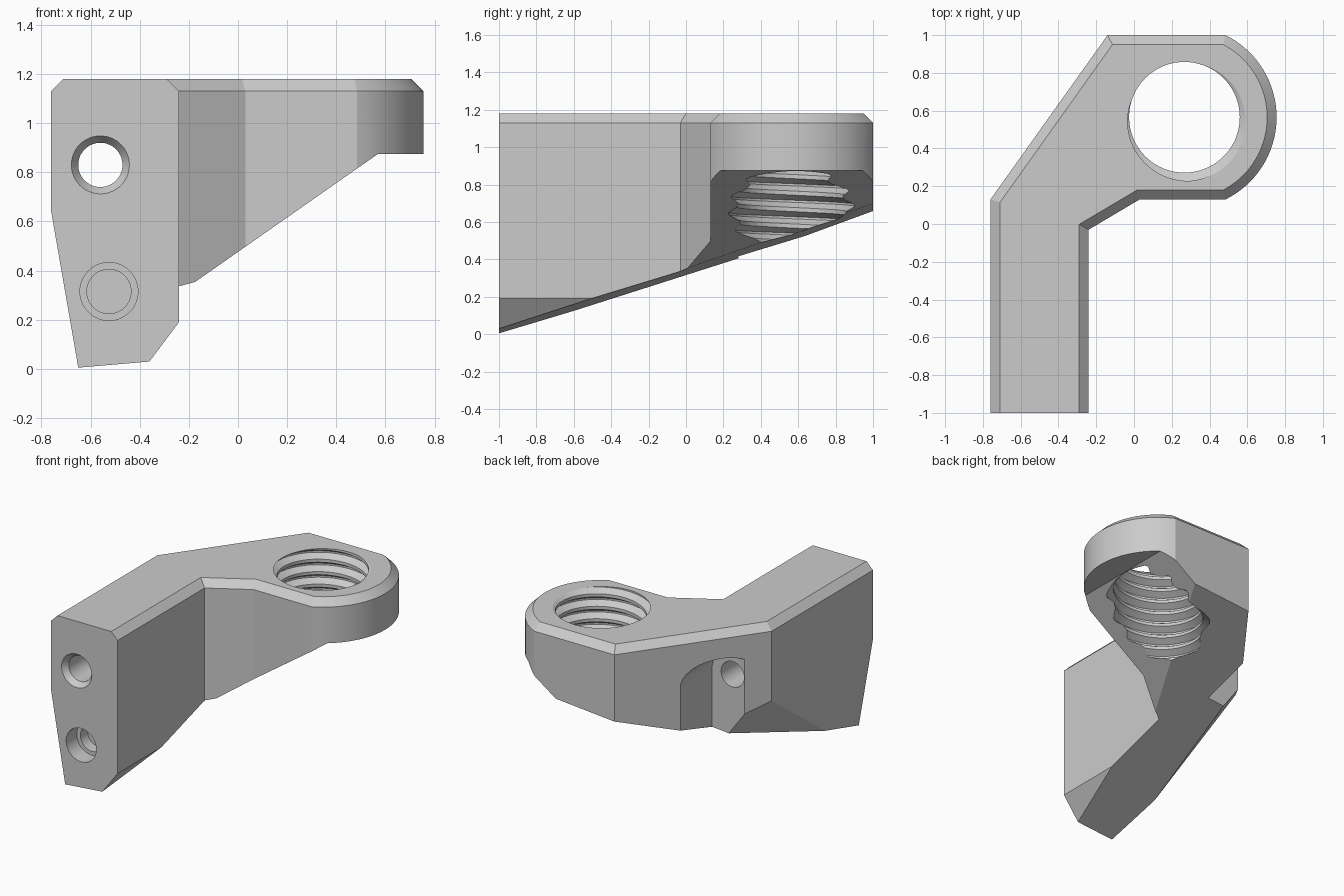
import bpy, bmesh, math
from mathutils import Vector

if "Cube" in bpy.data.objects:
    bpy.data.objects.remove(bpy.data.objects["Cube"])

grey = bpy.data.materials.new("plain grey")
grey.use_nodes = True
colour = (0.6, 0.6, 0.6, 1)
grey.diffuse_color = colour
grey.node_tree.nodes["Principled BSDF"].inputs["Base Color"].default_value = colour


def make(name, bm):
    bmesh.ops.recalc_face_normals(bm, faces=bm.faces)
    mesh = bpy.data.meshes.new(name)
    bm.to_mesh(mesh)
    bm.free()
    mesh.materials.append(grey)
    ob = bpy.data.objects.new(name, mesh)
    bpy.context.collection.objects.link(ob)
    return ob


def loft(bm, loops):
    """Join matching point loops into a closed solid."""
    rings = [[bm.verts.new(p) for p in loop] for loop in loops]
    n = len(rings[0])
    for a, b in zip(rings, rings[1:]):
        for i in range(n):
            j = (i + 1) % n
            bm.faces.new((a[i], a[j], b[j], b[i]))
    bm.faces.new(rings[0])
    bm.faces.new(rings[-1])


def prism_y(name, points, y0, y1):
    bm = bmesh.new()
    loft(bm, [[(x, y, z) for x, z in points] for y in (y0, y1)])
    return make(name, bm)


def turned_y(name, x, z, steps, n=56):
    """Round cutter along y from (y, radius) steps."""
    bm = bmesh.new()
    angles = [math.tau * i / n for i in range(n)]
    loft(bm, [[(x + r * math.cos(a), y, z + r * math.sin(a)) for a in angles]
              for y, r in steps])
    return make(name, bm)


def outline(d, z):
    """Plan outline of the bracket, moved inward by d."""
    pts = [(-.76 + d, -1), (-.24 - d, -1), (-.24 - d, -.03 + .57 * d),
           (.03 - .27 * d, .13 + d)]
    r = .485 - d
    a = math.asin((.435 - d) / r)
    n = 36
    for i in range(n + 1):
        t = -a + 2 * a * i / n
        pts.append((.27 + r * math.cos(t), .565 + r * math.sin(t)))
    pts += [(-.14 + .52 * d, 1 - d), (-.76 + d, .13 - .32 * d)]
    return [(x, y, z) for x, y in pts]


# Body with bevelled top rim
bm = bmesh.new()
loft(bm, [outline(0, -.3), outline(0, 1.13), outline(.05, 1.18)])

# Sloping underside, tapered side and angled rear relief
for point, normal in [((-.65, -1, .005), (.086, .305, -1)),
                      ((-.76, 0, .64), (-.635, 0, -.11)),
                      ((-.76, .13, .64), (-.318, .125, -.231))]:
    cut = bmesh.ops.bisect_plane(
        bm, geom=bm.verts[:] + bm.edges[:] + bm.faces[:], plane_co=point,
        plane_no=Vector(normal).normalized(), clear_outer=True)
    edges = [e for e in cut["geom_cut"] if isinstance(e, bmesh.types.BMEdge)]
    bmesh.ops.edgeloop_fill(bm, edges=edges)
body = make("bracket_body", bm)


def thread_cutter(x, y, pitch, top, bottom, n=72):
    """Threaded rod, made of rows that follow the helix."""
    profile = [(0, .293), (.25, .293), (.56, .338), (.69, .338)]
    m = len(profile)
    turns = math.ceil((top - bottom) / pitch) + 3
    start = top - pitch * (turns - 2 + .45)
    bm = bmesh.new()
    grid = {}
    for row in range(turns * m + 1):
        frac, r = profile[row % m]
        for k in range(n):
            a = math.tau * k / n
            z = start + pitch * (row // m + frac + k / n)
            grid[k, row] = bm.verts.new((x + r * math.cos(a), y + r * math.sin(a), z))

    def vert(k, row):
        return grid.get((k, row) if k < n else (0, row + m))

    for row in range(turns * m):
        for k in range(n):
            quad = [vert(k, row), vert(k + 1, row), vert(k + 1, row + 1), vert(k, row + 1)]
            if all(quad):
                bm.faces.new(quad)
    bmesh.ops.delete(bm, geom=[v for v in bm.verts if not v.link_faces], context="VERTS")
    bmesh.ops.holes_fill(bm, edges=[e for e in bm.edges if e.is_boundary], sides=0)
    bmesh.ops.triangulate(bm, faces=[f for f in bm.faces if len(f.verts) > 4])
    return make("thread_cutter", bm)


# Rear slot, rounded at the top and open below
arc = [math.pi * i / 28 for i in range(29)]
slot = [(-.56 + .16 * math.cos(a), .83 + .16 * math.sin(a)) for a in arc]
slot += [(-.72, 0), (-.4, 0)]

cutters = [
    prism_y("head_underside_cutter",
            [(-.235, .3115), (.57, .875), (1, .875), (1, -.5), (-.235, -.5)], -.4, 1.3),
    prism_y("lower_corner_cutter",
            [(-.42, -.05), (-.2, .2433), (-.2, -.05)], -1.2, -.3),
    prism_y("rear_slot_cutter", slot, .28, 1.3),
    turned_y("upper_bolt_cutter", -.56, .83,
             [(-1.1, .118), (-1, .118), (-.96, .09), (.4, .09)]),
    turned_y("lower_bolt_cutter", -.525, .315,
             [(-1.1, .118), (-.88, .118), (-.88, .09), (-.8, .09)]),
    thread_cutter(.267, .565, .088, 1.18, .4),
]

bpy.context.view_layer.objects.active = body
for cutter in cutters:
    cutter.hide_render = True
    mod = body.modifiers.new(cutter.name, "BOOLEAN")
    mod.operation = "DIFFERENCE"
    mod.solver = "EXACT"
    mod.object = cutter
    bpy.ops.object.modifier_apply(modifier=mod.name)
    bpy.data.objects.remove(cutter)

# Smooth the round surfaces, keep the flat faces crisp
bpy.ops.object.select_all(action="DESELECT")
body.select_set(True)
bpy.ops.object.shade_smooth_by_angle(angle=math.radians(9))
